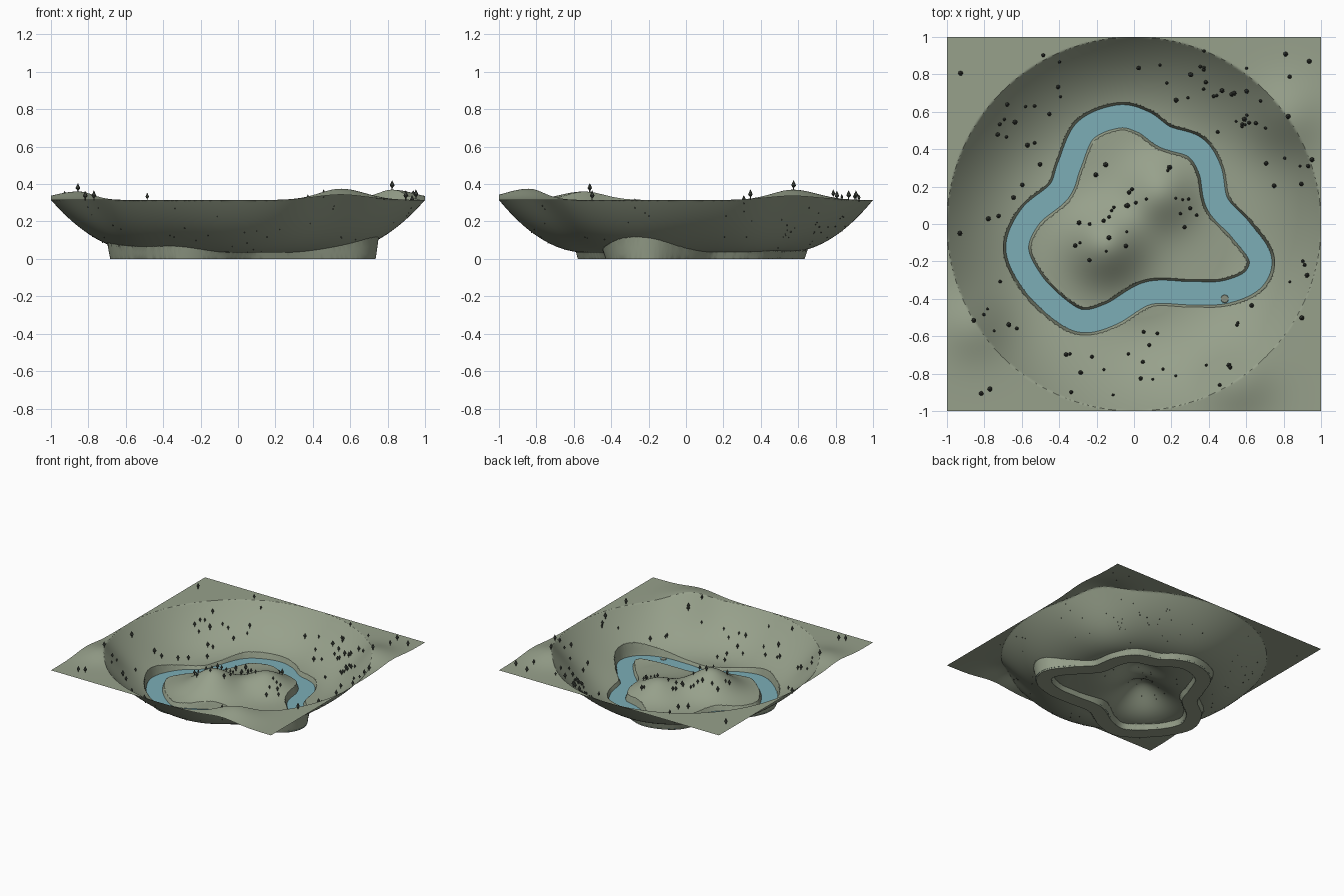
import bpy, bmesh, math, random
from mathutils import Vector, Matrix
from mathutils.geometry import interpolate_bezier
from mathutils.kdtree import KDTree

cube = bpy.data.objects.get("Cube")
if cube:
    bpy.data.objects.remove(cube)
random.seed(4)

RIM, BASE = 0.315, 0.033        # plateau height and valley floor height
FLOOR, BANK = 0.058, 0.074      # river half widths at bed and at bank top
CELLS = 264


def material(name, color):
    m = bpy.data.materials.new(name)
    m.use_nodes = True
    m.diffuse_color = (*color, 1)
    m.node_tree.nodes["Principled BSDF"].inputs["Base Color"].default_value = (*color, 1)
    return m


def make_object(name, bm, mat, smooth=None):
    mesh = bpy.data.meshes.new(name)
    bm.to_mesh(mesh)
    bm.free()
    obj = bpy.data.objects.new(name, mesh)
    bpy.context.collection.objects.link(obj)
    mesh.materials.append(mat)
    if smooth:
        bpy.ops.object.select_all(action='DESELECT')
        obj.select_set(True)
        bpy.context.view_layer.objects.active = obj
        bpy.ops.object.shade_smooth_by_angle(angle=math.radians(smooth))
    return obj


grass = material("sage_ground", (0.31, 0.355, 0.26))
water = material("river_blue", (0.20, 0.42, 0.47))
leaf = material("dark_foliage", (0.065, 0.075, 0.06))
stone = material("pale_stone", (0.25, 0.28, 0.22))

# River centre line, a smooth closed loop
path = [Vector((*p, 0)) for p in (
    (-.085, .575), (-.26, .50), (-.345, .315), (-.40, .175), (-.555, .04),
    (-.625, -.13), (-.545, -.31), (-.395, -.46), (-.27, -.52), (-.12, -.48),
    (.075, -.37), (.30, -.37), (.485, -.365), (.635, -.30), (.675, -.18),
    (.57, -.03), (.445, .11), (.405, .29), (.325, .41), (.165, .465), (.05, .545))]
n = len(path)
line = []
for i in range(n):
    before, a, b, after = (path[(i + k) % n] for k in (-1, 0, 1, 2))
    line += interpolate_bezier(a, a + (b - before) / 6, b - (after - a) / 6, b, 25)[:-1]
tree = KDTree(len(line))
for i, p in enumerate(line):
    tree.insert(p, i)
tree.balance()

# Hills: x, y, height, radius
hills = [(-.15, -.11, .175, .14), (.14, .17, .12, .13),
         (.55, -.84, .06, .13), (-.86, -.55, .045, .12), (.82, .57, .055, .13)]


def land(x, y):
    """Bowl, flat rim and hills, without the river."""
    t = min(max((math.hypot(x, y) - .5) / .5, 0), 1)
    z = BASE + (RIM - BASE) * t ** 2.1
    z += .006 * t * (1 - t) * 4 * math.sin(6 * math.atan2(y, x) + 1)
    for hx, hy, h, r in hills:
        z += h * math.exp(-((x - hx) ** 2 + (y - hy) ** 2) / (2 * r * r))
    return z


def height(x, y):
    """Land with the river bed cut into it."""
    d = tree.find((x, y, 0))[2]
    cut = min(max((d - FLOOR) / (BANK - FLOOR), 0), 1)
    return land(x, y) * cut


# Terrain sheet, with vertices pulled onto the banks and rim for crisp edges
bm = bmesh.new()
bmesh.ops.create_grid(bm, x_segments=CELLS, y_segments=CELLS, size=1)
snap = 1.02 / CELLS
for v in bm.verts:
    p = v.co
    if max(abs(p.x), abs(p.y)) < .999:
        near, _, d = tree.find(p)
        for edge in (FLOOR, BANK):
            if abs(d - edge) < snap:
                p = near + (p - near) * (edge / d)
                break
        r = p.length
        if abs(r - 1) < snap:
            p = p / r
    v.co = (p.x, p.y, height(p.x, p.y))
make_object("valley_terrain", bm, grass, 40)

# River surface ribbon
bm = bmesh.new()
half = FLOOR + .004
sides = []
for i, p in enumerate(line):
    along = (line[(i + 1) % len(line)] - line[i - 1]).normalized()
    across = Vector((-along.y, along.x, 0)) * half
    up = Vector((0, 0, .01))
    sides.append((bm.verts.new(p + across + up), bm.verts.new(p - across + up)))
for i, (a, b) in enumerate(sides):
    c, d = sides[(i + 1) % len(sides)]
    bm.faces.new((a, b, d, c))
bmesh.ops.recalc_face_normals(bm, faces=bm.faces)
if next(iter(bm.faces)).normal.z < 0:
    bmesh.ops.reverse_faces(bm, faces=bm.faces)
make_object("river_water", bm, water)

# Shallow stone showing at the river surface
bm = bmesh.new()
bmesh.ops.create_cone(bm, cap_ends=True, segments=10, radius1=.024, radius2=.02, depth=.006,
                      matrix=Matrix.Translation((.485, -.40, .01)))
make_object("river_stone", bm, stone)

# Scattered trees: cluster x, y, spread, count
clusters = [(.35, .79, .11, 14), (-.45, .72, .15, 9), (-.70, .47, .10, 9), (.60, .52, .09, 13),
            (.85, .35, .10, 10), (-.78, .02, .10, 9), (-.76, -.45, .10, 7), (-.20, -.77, .09, 9),
            (.12, -.74, .08, 9), (.42, -.70, .12, 6), (.84, -.33, .10, 8), (-.08, .18, .11, 12),
            (.24, .10, .08, 9), (-.20, -.07, .08, 10), (.10, .86, .07, 4), (-.88, -.88, .07, 3),
            (.85, .80, .08, 3), (-.90, .85, .06, 2)]
crowns, trunks = bmesh.new(), bmesh.new()


def cone(bm, x, y, z, low, high, depth, sides):
    bmesh.ops.create_cone(bm, cap_ends=True, segments=sides, radius1=low, radius2=high,
                          depth=depth, matrix=Matrix.Translation((x, y, z + depth / 2)))


for cx, cy, spread, count in clusters:
    for _ in range(count):
        x, y = random.gauss(cx, spread), random.gauss(cy, spread)
        if max(abs(x), abs(y)) > .96 or tree.find((x, y, 0))[2] < .095:
            continue
        s = random.uniform(.6, 1.15)
        z = height(x, y)
        cone(trunks, x, y, z - .004, .003 * s, .003 * s, .014 * s + .004, 5)
        cone(crowns, x, y, z + .009 * s, .003 * s, .012 * s, .011 * s, 7)
        cone(crowns, x, y, z + .020 * s, .012 * s, .001 * s, .024 * s, 7)
make_object("tree_crowns", crowns, leaf)
make_object("tree_trunks", trunks, leaf)
